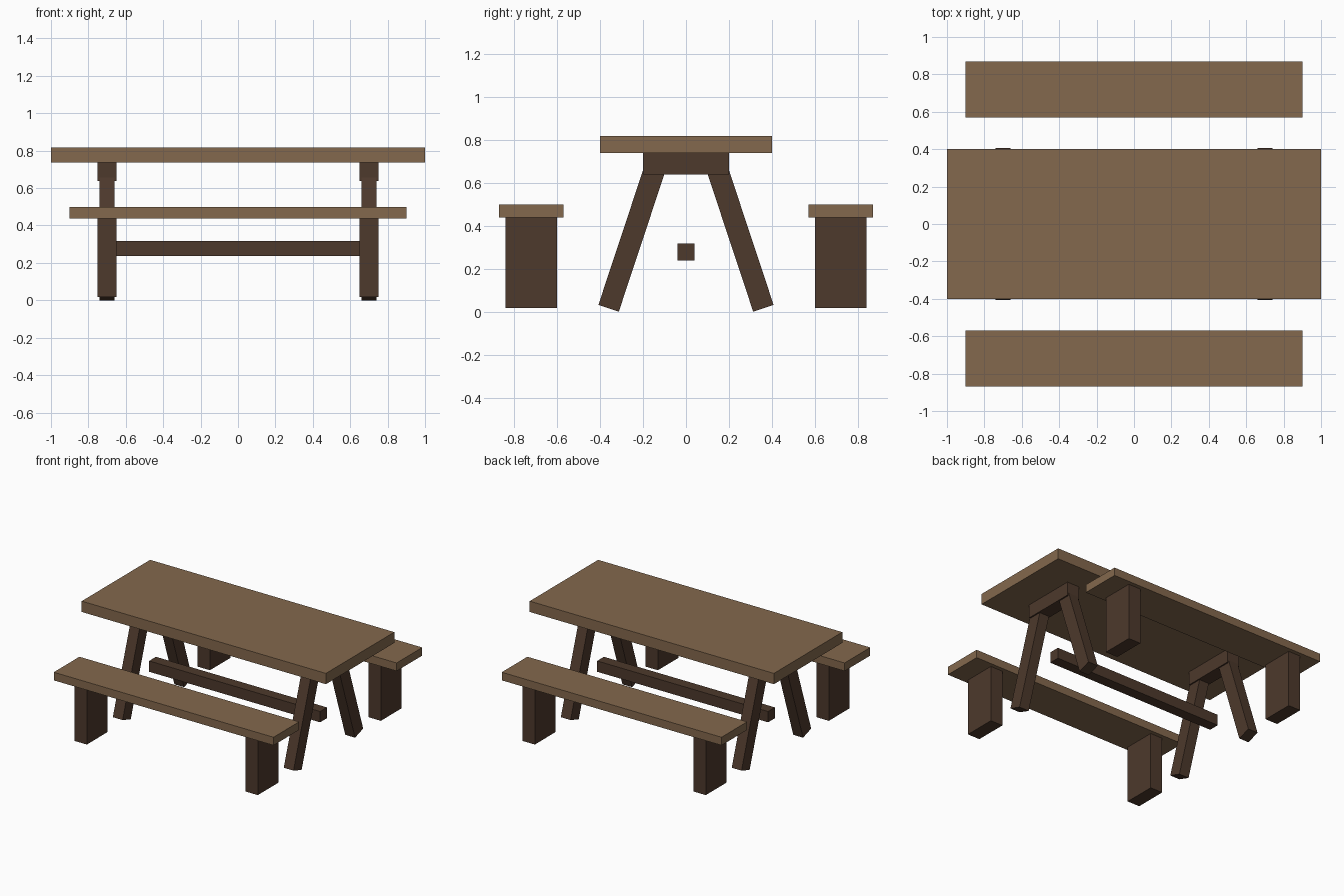
import bpy

if "Cube" in bpy.data.objects:
    bpy.data.objects.remove(bpy.data.objects["Cube"])

DROP = -0.002  # settles the tilted leg corners on the ground


def material(name, color):
    m = bpy.data.materials.new(name)
    m.diffuse_color = (*color, 1)
    m.use_nodes = True
    m.node_tree.nodes["Principled BSDF"].inputs["Base Color"].default_value = m.diffuse_color
    return m


light_wood = material("light_wood", (0.23, 0.14, 0.075))
dark_wood = material("dark_wood", (0.075, 0.041, 0.025))


def box(name, center, size, mat, tilt=0.0):
    x, y, z = center
    bpy.ops.mesh.primitive_cube_add(size=1, location=(x, y, z + DROP))
    ob = bpy.context.object
    ob.name = name
    ob.scale = size
    ob.rotation_euler = (tilt, 0, 0)
    ob.data.materials.append(mat)
    return ob


# Table top and the long stretcher below it
box("table_top", (0, 0, 0.78), (2, 0.8, 0.08), light_wood)
box("stretcher", (0, 0, 0.28), (1.4, 0.08, 0.08), dark_wood)

# Trestles: a cross beam with two splayed legs at each end
for sx, end in ((-1, "left"), (1, "right")):
    box(f"{end}_cross_beam", (sx * 0.7, 0, 0.69), (0.1, 0.4, 0.1), dark_wood)
    for sy, side in ((-1, "front"), (1, "back")):
        box(f"{end}_{side}_table_leg", (sx * 0.7, sy * 0.25, 0.35),
            (0.08, 0.1, 0.7), dark_wood, tilt=sy * 0.32)

# Benches: a seat plank on two slab legs
for sy, side in ((-1, "front"), (1, "back")):
    box(f"{side}_bench_seat", (0, sy * 0.72, 0.47), (1.8, 0.3, 0.06), light_wood)
    for sx, end in ((-1, "left"), (1, "right")):
        box(f"{side}_{end}_bench_leg", (sx * 0.7, sy * 0.72, 0.23),
            (0.1, 0.24, 0.42), dark_wood)
